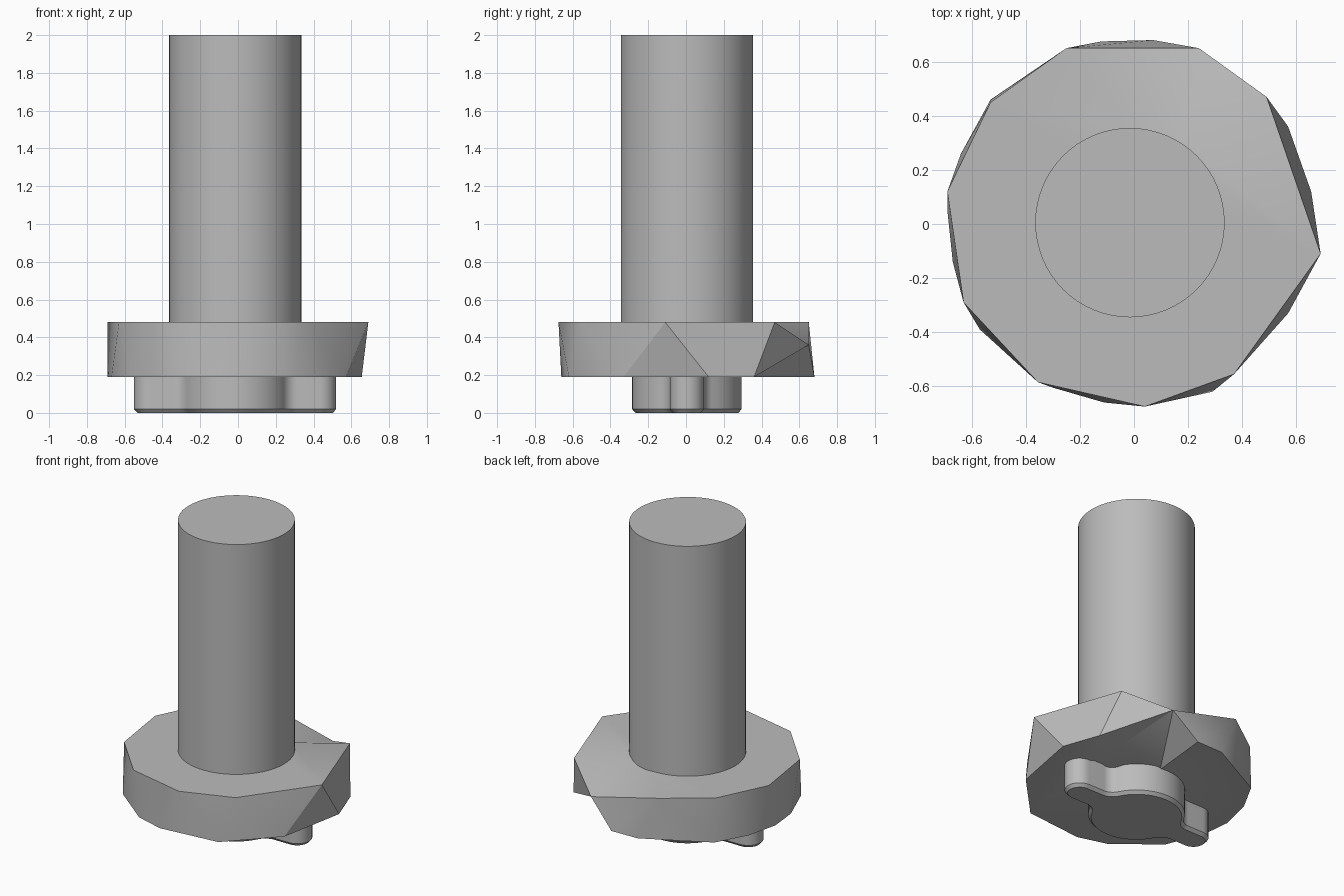
import bpy, bmesh
from math import sin, cos, pi, atan2, sqrt, radians

cube = bpy.data.objects.get("Cube")
if cube:
    bpy.data.objects.remove(cube, do_unlink=True)

grey = bpy.data.materials.new("plain grey")
grey.use_nodes = True
colour = (0.5, 0.5, 0.5, 1)
grey.diffuse_color = colour
grey.node_tree.nodes["Principled BSDF"].inputs["Base Color"].default_value = colour
CX, CY = -0.015, 0.005
LOW, HIGH = 0.19, 0.48


def finish(name, bm, angle=30):
    bmesh.ops.recalc_face_normals(bm, faces=bm.faces)
    mesh = bpy.data.meshes.new(name)
    bm.to_mesh(mesh)
    bm.free()
    mesh.materials.append(grey)
    obj = bpy.data.objects.new(name, mesh)
    bpy.context.collection.objects.link(obj)
    bpy.ops.object.select_all(action="DESELECT")
    obj.select_set(True)
    bpy.context.view_layer.objects.active = obj
    bpy.ops.object.shade_smooth_by_angle(angle=radians(angle))


def arc(x, y, r, start, end, n):
    return [(x + r * cos(start + (end - start) * i / n),
             y + r * sin(start + (end - start) * i / n)) for i in range(n + 1)]


def stack(bm, layers):
    """Closed solid through matching outlines given as (points, z)."""
    rings = [[bm.verts.new((x + CX, y + CY, z)) for x, y in pts] for pts, z in layers]
    for a, b in zip(rings, rings[1:]):
        for i in range(len(a)):
            bm.faces.new((a[i - 1], a[i], b[i], b[i - 1]))
    bm.faces.new(rings[0])
    bm.faces.new(rings[-1])


# Shaft
bm = bmesh.new()
circle = arc(0, 0, 0.35, 0, 2 * pi, 64)[:-1]
stack(bm, [(circle, 0.4), (circle, 2.0)])
finish("shaft", bm)


# Key: round body with two filleted lobes and a chamfered lower edge
def key_outline(inset=0.0):
    body, lobe, fillet, tip = 0.29, 0.09, 0.08, 0.445
    fy = lobe + fillet
    fx = sqrt((body + fillet) ** 2 - fy ** 2)
    turn = atan2(fy, fx)
    quarter = arc(tip, 0, lobe - inset, 0, pi / 2, 8)
    quarter += arc(fx, fy, fillet + inset, -pi / 2, turn - pi, 8)
    quarter += arc(0, 0, body - inset, turn, pi / 2, 10)[1:]
    half = quarter + [(-x, y) for x, y in reversed(quarter[:-1])]
    return half + [(-x, -y) for x, y in half[1:-1]]


bm = bmesh.new()
stack(bm, [(key_outline(0.018), 0), (key_outline(), 0.02), (key_outline(), 0.2)])
finish("key", bm)

# Collar: faceted ring, both rims listed clockwise from the notch
bm = bmesh.new()
top_rim = [(.49, .47), (.69, -.11), (.37, -.555), (.04, -.675), (-.355, -.585),
           (-.63, -.29), (-.69, .12), (-.53, .45), (-.25, .65)]
low_rim = [(.57, .36), (.655, .12), (.57, -.33), (.29, -.62), (-.11, -.66), (-.3, -.605),
           (-.57, -.39), (-.67, -.14), (-.69, .05), (-.64, .26), (-.53, .46),
           (-.12, .675), (.07, .68)]
top = [bm.verts.new((x, y, HIGH)) for x, y in top_rim]
low = [bm.verts.new((x, y, LOW)) for x, y in low_rim]
notch = bm.verts.new((.24, .65, .36))
fold = [bm.verts.new((x, y, HIGH)) for x, y in ((-.01, .355), (.2, .28))]
inner = [bm.verts.new((x, y, LOW)) for x, y in ((.03, .28), (.38, .03))]


def sweep(v):
    return (radians(50) - atan2(v.co.y, v.co.x)) % (2 * pi)


# Zip the rims together with triangles
upper = top + [notch]
i = j = 0
while i < len(upper) - 1 or j < len(low) - 1:
    if j == len(low) - 1 or (i < len(upper) - 1 and sweep(upper[i + 1]) < sweep(low[j + 1])):
        bm.faces.new((upper[i], upper[i + 1], low[j]))
        i += 1
    else:
        bm.faces.new((upper[i], low[j + 1], low[j]))
        j += 1

# Flat rims, then the sloping fold above and the recess below the notch
bm.faces.new(top + fold)
bm.faces.new(low + inner)
above = [top[-1]] + fold + [top[0]]
below = [low[-1]] + inner + [low[0]]
for chain in (above, below):
    for a, b in zip(chain, chain[1:]):
        bm.faces.new((a, b, notch))
bm.faces.new((notch, top[0], low[0]))
finish("collar", bm)
